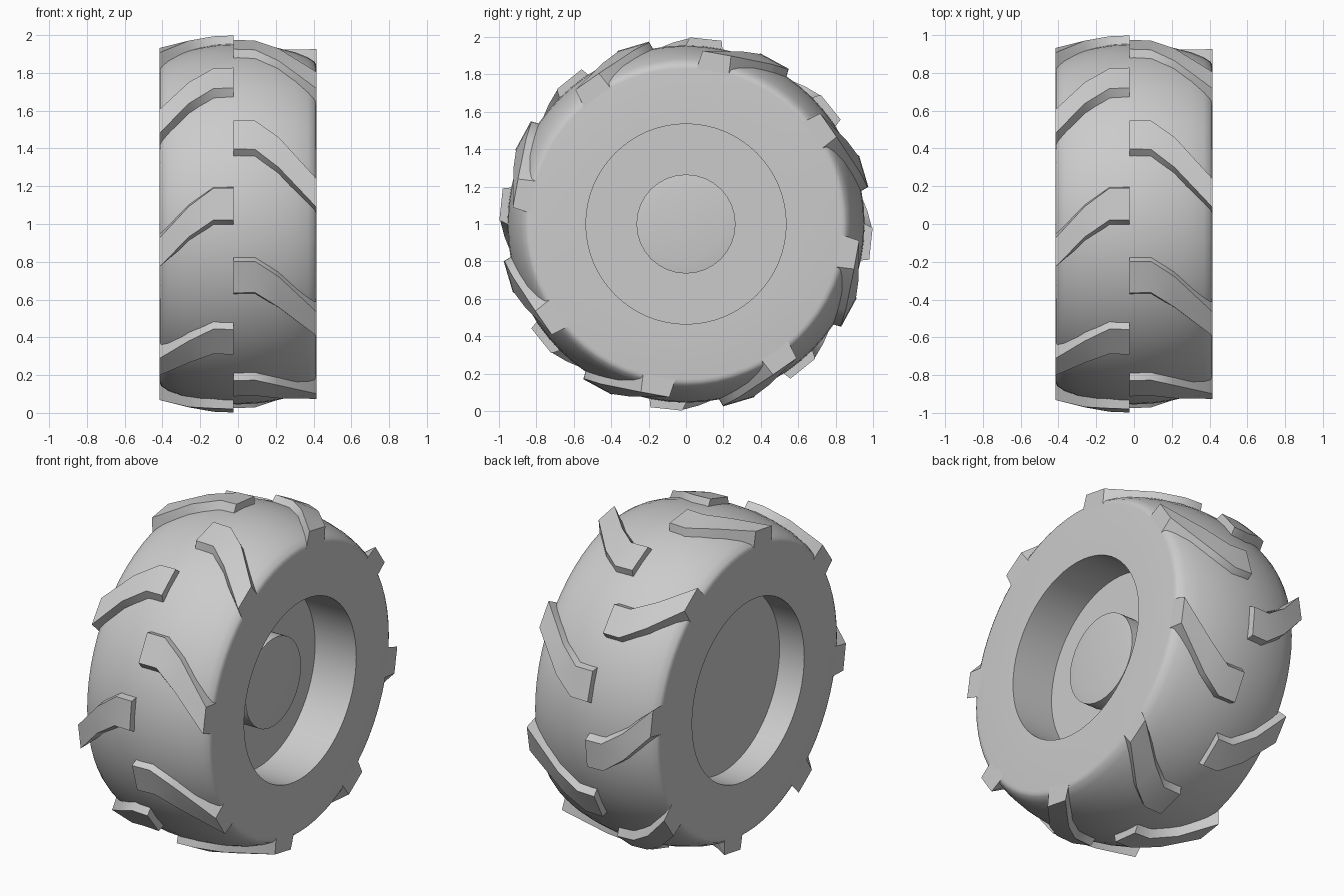
import bpy, bmesh, math

if "Cube" in bpy.data.objects:
    bpy.data.objects.remove(bpy.data.objects["Cube"])

CZ = 1.0  # axle height


def point(x, r, deg):
    a = math.radians(deg)
    return (x, -r * math.cos(a), CZ + r * math.sin(a))


def finish(name, bm, smooth):
    bmesh.ops.remove_doubles(bm, verts=bm.verts, dist=1e-5)
    bmesh.ops.recalc_face_normals(bm, faces=bm.faces)
    me = bpy.data.meshes.new(name)
    bm.to_mesh(me)
    bm.free()
    ob = bpy.data.objects.new(name, me)
    bpy.context.collection.objects.link(ob)
    if smooth:
        bpy.ops.object.select_all(action='DESELECT')
        ob.select_set(True)
        bpy.context.view_layer.objects.active = ob
        bpy.ops.object.shade_smooth_by_angle(angle=math.radians(smooth))
    return ob


def lathe(name, profile, segs, closed=False, smooth=0):
    """Spin an (x, radius) profile around the axle."""
    bm = bmesh.new()
    rings = [[bm.verts.new(point(x, r, 360 * i / segs)) for i in range(segs)]
             for x, r in profile]
    pairs = list(zip(rings, rings[1:]))
    if closed:
        pairs.append((rings[-1], rings[0]))
    for a, b in pairs:
        for i in range(segs):
            j = (i + 1) % segs
            bm.faces.new((a[i], a[j], b[j], b[i]))
    if not closed:
        bm.faces.new(rings[0])
        bm.faces.new(rings[-1])
    return finish(name, bm, smooth)


# Tyre carcass: rounded crown, flat sidewalls, bore for the rim
half = [(0.0, 0.955), (0.10, 0.95), (0.20, 0.935), (0.30, 0.91),
        (0.37, 0.882), (0.405, 0.86), (0.413, 0.845), (0.415, 0.83)]
right = half + [(0.415, 0.535)]
left = [(-x, r) for x, r in reversed(right[1:])]
lathe("tyre", left + right, 64, closed=True, smooth=30)

# Rim disc closing the bore, with a shallow recess at the back
lathe("rim_disc", [(-0.25, 0.54), (0.14, 0.54)], 32)

# Raised hub with a slightly domed cap
lathe("hub", [(0.13, 0.265), (0.235, 0.265), (0.245, 0.20)], 32, smooth=30)

# Tread lugs: stations of (distance from centre, low angle, high angle, top radius)
LEFT = [(0.0, 1.2, 11, 0.998), (0.105, 1.2, 11, 0.994),
        (0.235, -4, 5.5, 0.973), (0.39, -14, -4.5, 0.935)]
RIGHT = [(0.0, 1.0, 11, 0.995), (0.115, 1.0, 11, 0.991),
         (0.24, -4.5, 5.8, 0.97), (0.44, -17, -7.5, 0.93)]


def body_radius(x):
    x = abs(x)
    for (x0, r0), (x1, r1) in zip(half, half[1:]):
        if x0 <= x <= x1:
            return r0 + (r1 - r0) * (x - x0) / (x1 - x0)
    return half[-1][1]


def lugs(name, stations, side, start):
    bm = bmesh.new()
    for k in range(8):
        off = start + 45 * k
        rows = []
        for d, lo, hi, top in stations:
            x = -0.025 + side * d
            base = body_radius(x) - 0.02
            rows.append([bm.verts.new(point(x, r, off + a)) for r, a in (
                (base, lo - 2), (top, lo), (top, hi), (base, hi + 1.2))])
        for a, b in zip(rows, rows[1:]):
            for i in range(4):
                j = (i + 1) % 4
                bm.faces.new((a[i], a[j], b[j], b[i]))
        bm.faces.new(rows[0])
        bm.faces.new(rows[-1])
    return finish(name, bm, 35)


lugs("left_tread_lugs", LEFT, -1, 0)
lugs("right_tread_lugs", RIGHT, 1, 22.5)
